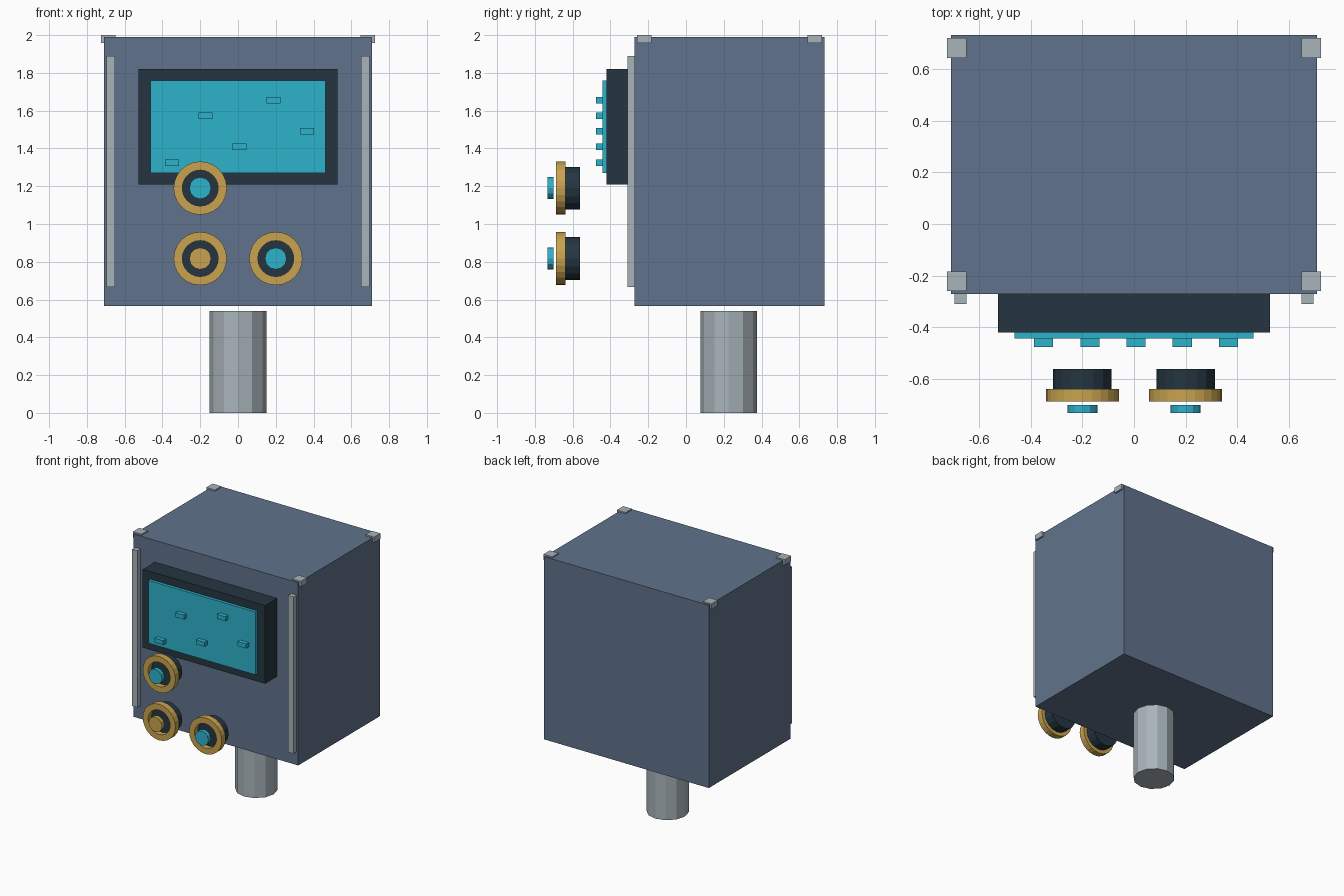
import bpy, bmesh
from math import pi
from mathutils import Matrix

cube = bpy.data.objects.get("Cube")
if cube:
    bpy.data.objects.remove(cube, do_unlink=True)


def material(name, rgb):
    m = bpy.data.materials.new(name)
    m.use_nodes = True
    m.diffuse_color = (*rgb, 1)
    m.node_tree.nodes["Principled BSDF"].inputs["Base Color"].default_value = (*rgb, 1)
    return m


SLATE = material("slate blue", (0.118, 0.171, 0.26))
DARK = material("dark navy", (0.018, 0.036, 0.053))
CYAN = material("cyan", (0.027, 0.445, 0.60))
GOLD = material("gold", (0.584, 0.371, 0.08))
GREY = material("light grey", (0.392, 0.456, 0.491))


def finish(name, bm, mat):
    bmesh.ops.recalc_face_normals(bm, faces=bm.faces)
    mesh = bpy.data.meshes.new(name)
    bm.to_mesh(mesh)
    bm.free()
    mesh.materials.append(mat)
    ob = bpy.data.objects.new(name, mesh)
    bpy.context.collection.objects.link(ob)
    return ob


def box(name, x, y, z, mat):
    """Box from (min, max) ranges on each axis."""
    bm = bmesh.new()
    bmesh.ops.create_cube(bm, size=1)
    for v in bm.verts:
        v.co = [r[0] if c < 0 else r[1] for c, r in zip(v.co, (x, y, z))]
    return finish(name, bm, mat)


def around(c, size):
    return (c - size / 2, c + size / 2)


def disc(name, x, z, radius, y, sides, mat):
    """Cylinder whose axis runs front to back."""
    bm = bmesh.new()
    bmesh.ops.create_cone(bm, cap_ends=True, segments=sides, radius1=radius,
                          radius2=radius, depth=y[1] - y[0],
                          matrix=Matrix.Translation((x, sum(y) / 2, z)) @ Matrix.Rotation(pi / 2, 4, 'X'))
    return finish(name, bm, mat)


def ring(name, x, z, inner, outer, y, sides, mat):
    """Flat-faced ring: a rectangular section spun about the front-back axis."""
    bm = bmesh.new()
    vs = [bm.verts.new((x + r, d, z)) for r, d in
          ((inner, y[0]), (outer, y[0]), (outer, y[1]), (inner, y[1]))]
    edges = [bm.edges.new((vs[i], vs[(i + 1) % 4])) for i in range(4)]
    bmesh.ops.spin(bm, geom=vs + edges, cent=(x, 0, z), axis=(0, 1, 0),
                   angle=2 * pi, steps=sides)
    bmesh.ops.remove_doubles(bm, verts=bm.verts, dist=0.0005)
    return finish(name, bm, mat)


# Cabinet and its support post
box("cabinet", (-0.71, 0.71), (-0.272, 0.733), (0.565, 1.99), SLATE)
bm = bmesh.new()
bmesh.ops.create_cone(bm, cap_ends=True, segments=12, radius1=0.15, radius2=0.15,
                      depth=0.54, matrix=Matrix.Translation((0, 0.226, 0.27)))
finish("support_post", bm, GREY)

# Corner clips and front trim strips
for side, s in (("left", 1), ("right", -1)):
    for end, y in (("front", -0.222), ("back", 0.682)):
        box(f"{end}_{side}_clip", around(s * 0.687, 0.075), around(y, 0.077),
            (1.957, 2.0), GREY)
    box(f"{side}_trim_strip", around(s * 0.673, 0.046), (-0.31, -0.265),
        (0.667, 1.89), GREY)

# Screen
box("screen_bezel", (-0.528, 0.528), (-0.42, -0.27), (1.21, 1.82), DARK)
box("screen_panel", (-0.463, 0.463), (-0.443, -0.418), (1.27, 1.76), CYAN)
for i, z in enumerate((1.325, 1.572, 1.408, 1.655, 1.49)):
    box(f"screen_marker_{i + 1}", around(-0.35 + i * 0.179, 0.074),
        (-0.476, -0.443), around(z, 0.034), CYAN)

# Control knobs
for name, x, z, mat in (("upper", -0.2, 1.19, CYAN),
                        ("lower_right", -0.2, 0.817, GOLD),
                        ("lower_left", 0.2, 0.817, CYAN)):
    disc(f"{name}_knob_base", x, z, 0.113, (-0.645, -0.562), 16, DARK)
    ring(f"{name}_knob_ring", x, z, 0.095, 0.141, (-0.687, -0.639), 24, GOLD)
    disc(f"{name}_knob_cap", x, z, 0.058, (-0.733, -0.702), 12, mat)
